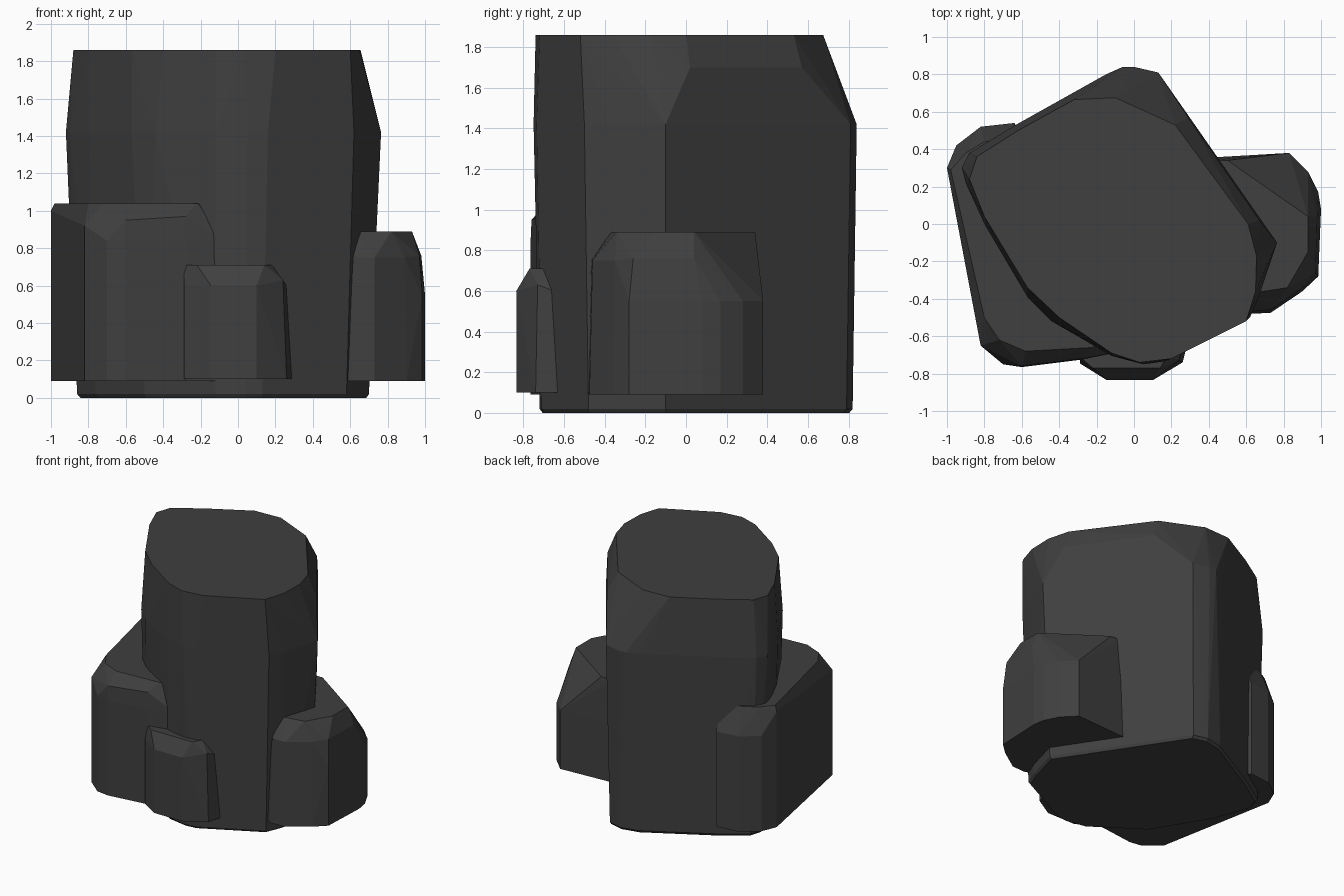
import bpy, bmesh
from math import radians

stone = bpy.data.materials.new("dark_stone")
stone.diffuse_color = (0.05, 0.05, 0.05, 1)


def rock(name, rings, extra=()):
    """Faceted stone: hull around horizontal outlines (z, [(x, y), ...]) plus loose corners."""
    bm = bmesh.new()
    for z, outline in rings:
        for x, y in outline:
            bm.verts.new((x, y, z))
    for p in extra:
        bm.verts.new(p)
    res = bmesh.ops.convex_hull(bm, input=bm.verts[:])
    loose = {g for g in res["geom_interior"] + res["geom_unused"]
             if isinstance(g, bmesh.types.BMVert) and g.is_valid}
    bmesh.ops.delete(bm, geom=list(loose), context='VERTS')
    bmesh.ops.dissolve_limit(bm, angle_limit=radians(1), verts=bm.verts[:], edges=bm.edges[:])
    bmesh.ops.recalc_face_normals(bm, faces=bm.faces[:])
    me = bpy.data.meshes.new(name)
    bm.to_mesh(me)
    bm.free()
    me.materials.append(stone)
    ob = bpy.data.objects.new(name, me)
    bpy.context.collection.objects.link(ob)
    return ob


# Tall central pillar
pillar_top = [(-0.32, 0.665), (-0.1, 0.675), (0.22, 0.53), (0.61, 0.0), (0.655, -0.17),
              (0.65, -0.36), (0.6, -0.52), (0.2, -0.72), (0.03, -0.74), (-0.12, -0.69),
              (-0.4, -0.5), (-0.57, -0.34), (-0.8, 0.04), (-0.88, 0.24), (-0.84, 0.36),
              (-0.62, 0.5)]
pillar_mid = [(0.765, -0.1), (0.13, 0.81), (0.0, 0.84), (-0.06, 0.84), (-0.15, 0.80),
              (-0.65, 0.52), (-0.88, 0.38), (-0.92, 0.3), (-0.9, 0.22), (-0.8, 0.0),
              (-0.57, -0.39), (-0.44, -0.52), (-0.12, -0.705), (0.05, -0.75),
              (0.16, -0.735), (0.62, -0.5), (0.67, -0.38)]
pillar_base = [(0.70, -0.1), (0.11, 0.79), (0.0, 0.82), (-0.14, 0.79), (-0.62, 0.52),
               (-0.83, 0.38), (-0.86, 0.28), (-0.76, 0.0), (-0.5, -0.43),
               (-0.12, -0.69), (0.04, -0.72), (0.13, -0.71), (0.58, -0.48), (0.63, -0.36)]
rock("central_pillar",
     [(1.86, pillar_top), (1.42, pillar_mid), (0.02, pillar_base),
      (0.0, [(x * 0.98, y * 0.98) for x, y in pillar_base])],
     extra=[(0.67, 0.02, 1.7), (0.29, 0.57, 1.7)])

# Broad slab wrapped around the left side
slab = [(-1.0, 0.3), (-0.95, 0.42), (-0.82, 0.52), (-0.64, 0.54), (-0.82, -0.65),
        (-0.7, -0.75), (-0.6, -0.765), (-0.28, -0.725), (-0.06, -0.68), (-0.06, -0.4)]
slab_top = [(-0.98, 0.29), (-0.9, 0.38), (-0.8, 0.44), (-0.64, 0.46), (-0.8, -0.5),
            (-0.72, -0.62), (-0.58, -0.68), (-0.22, -0.66), (-0.17, -0.6)]
rock("left_slab", [(0.09, slab), (0.84, slab), (1.04, slab_top)],
     extra=[(-1.0, 0.3, 1.0), (-0.82, -0.65, 0.92), (-0.6, -0.76, 0.95), (-0.28, -0.72, 0.97)])

# Stubby stone on the right
stub = [(0.4, 0.355), (0.83, 0.38), (0.93, 0.28), (0.985, 0.17), (1.0, 0.08),
        (0.985, -0.28), (0.9, -0.36), (0.73, -0.475), (0.62, -0.48), (0.51, -0.44)]
stub_top = [(0.4, 0.34), (0.5, 0.34), (0.93, 0.04), (0.93, -0.15), (0.82, -0.34),
            (0.63, -0.37), (0.5, -0.3)]
rock("right_stone", [(0.09, stub), (0.55, stub[:6]), (0.89, stub_top)],
     extra=[(0.98, 0.04, 0.76), (0.97, -0.26, 0.76), (0.89, -0.35, 0.75),
            (0.73, -0.46, 0.75), (0.63, -0.465, 0.75), (0.56, -0.42, 0.74)])

# Small stone at the front
chip = [(-0.29, -0.6), (-0.29, -0.745), (-0.145, -0.835), (0.1, -0.835), (0.26, -0.74),
        (0.29, -0.62)]
chip_top = [(-0.29, -0.6), (-0.29, -0.71), (-0.22, -0.77), (0.14, -0.77), (0.18, -0.7),
            (0.18, -0.6)]
rock("front_stone", [(0.1, chip), (0.6, chip[1:4]), (0.71, chip_top)],
     extra=[(0.24, -0.73, 0.63), (0.26, -0.65, 0.6)])
